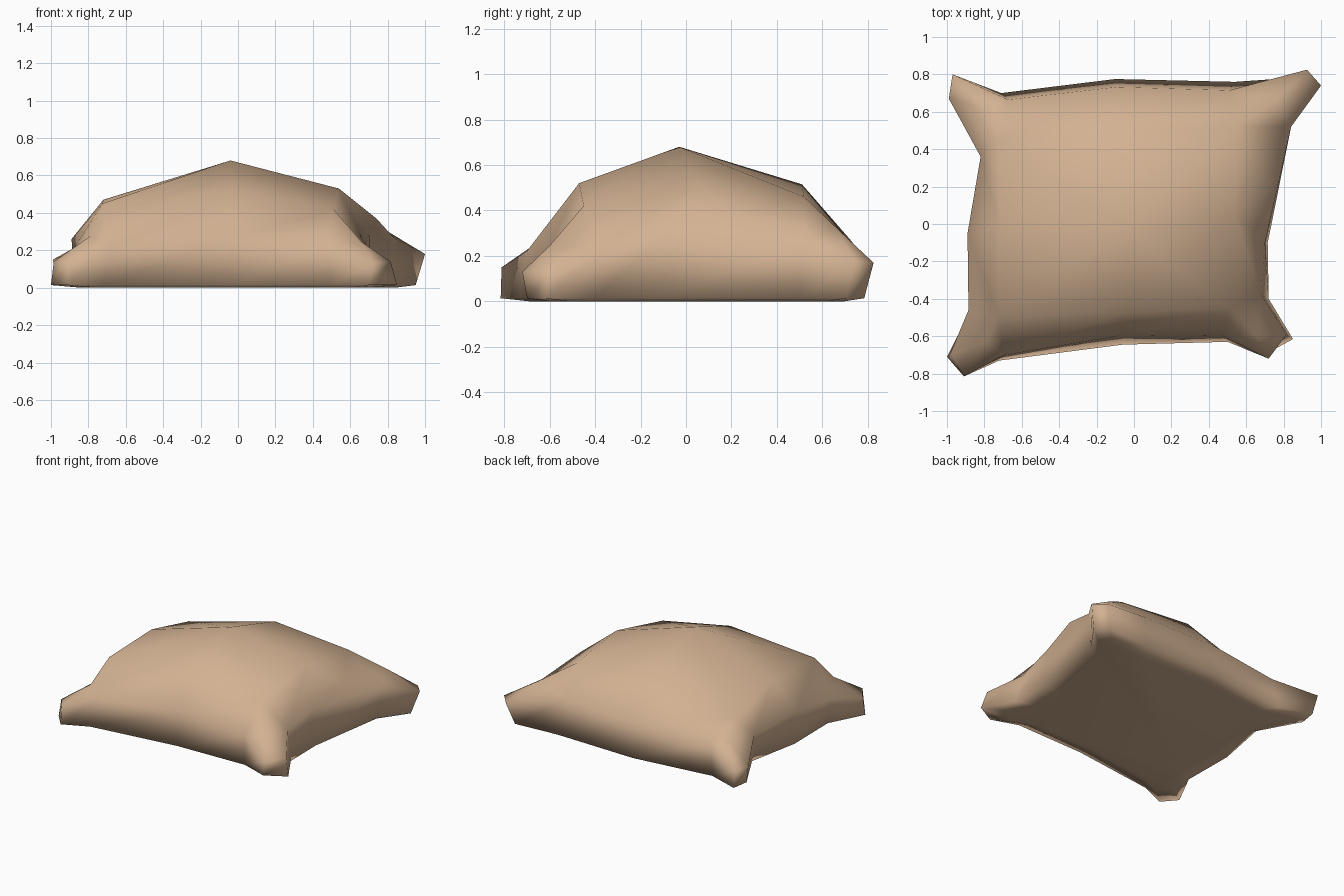
import bpy, bmesh

if "Cube" in bpy.data.objects:
    bpy.data.objects.remove(bpy.data.objects["Cube"])

# Outline, anticlockwise: (x, y, upper edge height, upper inset, base inset)
# Per corner: tip a, tip b; per side: start, middle, end
outline = [
    (-1.00, -0.71, .14, .015, 0), (-0.91, -0.815, .15, .005, 0),
    (-0.72, -0.73, .22, .04, 0), (-0.06, -0.645, .25, .08, 0), (0.50, -0.63, .22, .05, 0),
    (0.72, -0.72, .13, 0, .03), (0.85, -0.615, .14, .04, 0),
    (0.72, -0.40, .23, .06, 0), (0.715, -0.10, .29, .02, 0), (0.84, 0.52, .26, 0, .04),
    (1.00, 0.74, .18, 0, .05), (0.925, 0.825, .17, 0, .05),
    (0.54, 0.76, .27, .06, 0), (-0.10, 0.775, .26, .055, 0), (-0.71, 0.70, .24, .05, 0),
    (-0.97, 0.80, .16, 0, .03), (-0.99, 0.67, .15, 0, .03),
    (-0.82, 0.36, .22, 0, .03), (-0.89, -0.05, .26, 0, .02), (-0.885, -0.46, .20, 0, .02),
]
# Rim of the puffed top (corners and side middles), ridge points, and peak
dome = [(-0.725, -0.50, .45), (-0.04, -0.47, .52), (0.51, -0.45, .42), (0.54, 0.05, .53),
        (0.55, 0.52, .46), (-0.05, 0.51, .515), (-0.73, 0.45, .355), (-0.72, 0.00, .47)]
ridge = [(-0.79, -0.63, .275), (0.66, -0.60, .245), (0.76, 0.66, .325), (-0.80, 0.62, .255)]
peak = (-0.04, -0.03, .68)
bulge = (0.74, 0.20, .37)   # fullness of the right side

bm = bmesh.new()


def ring(points):
    return [bm.verts.new(p) for p in points]


n = len(outline)
base = ring([(x * (1 - b), y * (1 - b), .014) for x, y, h, u, b in outline])
upper = ring([(x * (1 - u), y * (1 - u), h) for x, y, h, u, b in outline])
under = ring([(x * .84, y * .84, 0) for x, y, h, u, b in outline])
rim = ring(dome)
ridges = ring(ridge)
top = bm.verts.new(peak)
side = bm.verts.new(bulge)

# Flat underside and side wall
bm.faces.new(under[::-1])
for i in range(n):
    j = (i + 1) % n
    bm.faces.new((under[i], under[j], base[j], base[i]))
    bm.faces.new((base[i], base[j], upper[j], upper[i]))

# Shoulders: a ridge fan at every corner, two quads along every side
for c in range(4):
    end, a, b, start, mid, last = [upper[(5 * c + k) % n] for k in range(-1, 5)]
    s, corner, middle, following = ridges[c], rim[2 * c], rim[2 * c + 1], rim[(2 * c + 2) % 8]
    faces = [(end, a, s), (a, b, s), (b, start, s), (end, s, corner), (s, start, corner),
             (start, mid, middle, corner)]
    if c == 1:   # right side: fan around the bulge
        faces += [(mid, last, side), (last, following, side),
                  (following, middle, side), (middle, mid, side)]
    else:
        faces.append((mid, last, following, middle))
    # Crown quad up to the peak
    faces.append((corner, middle, top, rim[2 * c - 1]))
    for f in faces:
        bm.faces.new(f)

bmesh.ops.recalc_face_normals(bm, faces=bm.faces)
mesh = bpy.data.meshes.new("pillow")
bm.to_mesh(mesh)
bm.free()
pillow = bpy.data.objects.new("pillow", mesh)
bpy.context.collection.objects.link(pillow)

fabric = bpy.data.materials.new("tan fabric")
fabric.diffuse_color = (0.65, 0.445, 0.29, 1)
fabric.use_nodes = True
fabric.node_tree.nodes["Principled BSDF"].inputs["Base Color"].default_value = fabric.diffuse_color
mesh.materials.append(fabric)
for f in mesh.polygons:
    f.use_smooth = True
